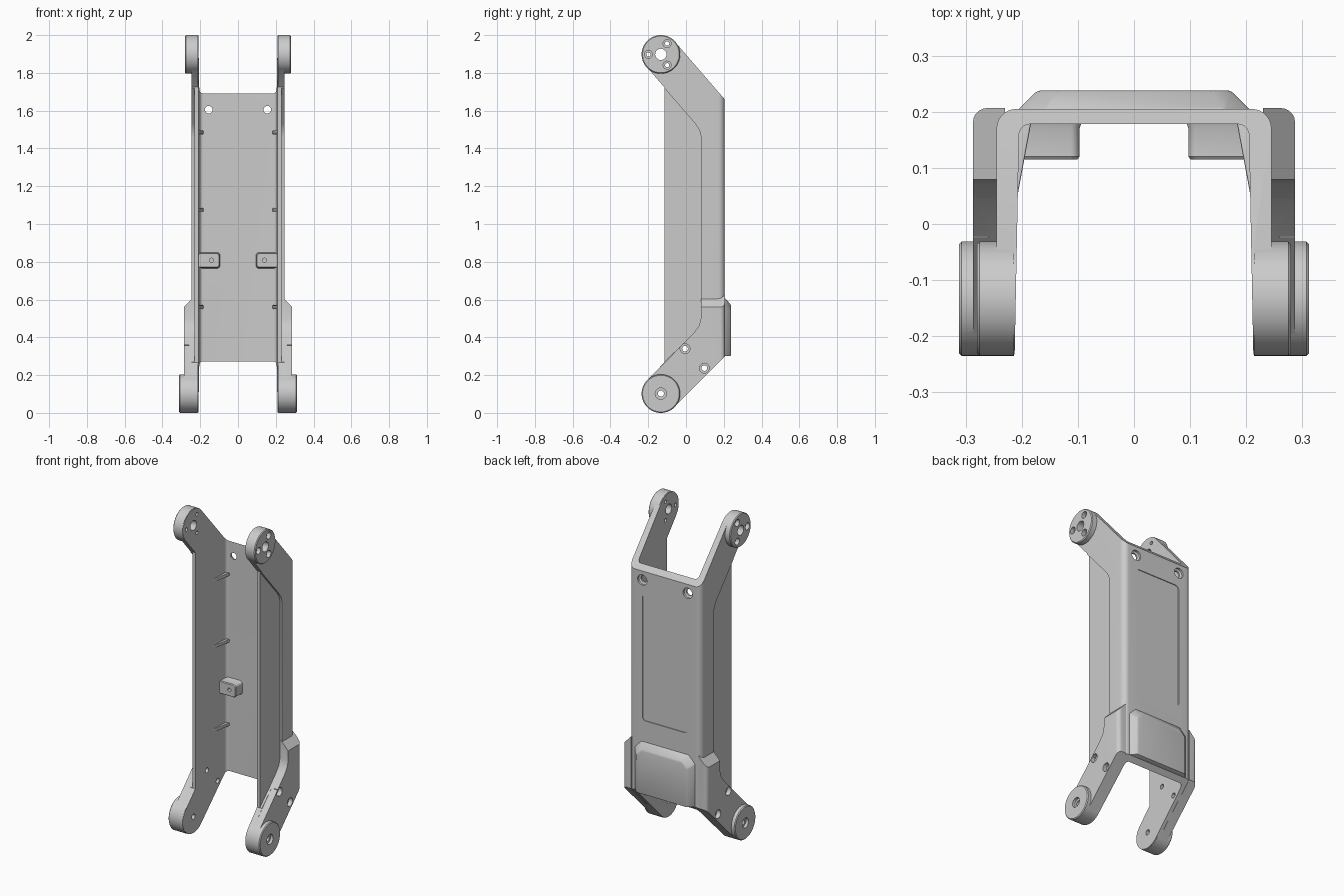
import bpy, bmesh
from math import cos, sin, pi, radians

if "Cube" in bpy.data.objects:
    bpy.data.objects.remove(bpy.data.objects["Cube"])


def arc(cx, cy, r, a0, a1, n=8):
    return [(cx + r * cos(radians(a0 + (a1 - a0) * i / n)),
             cy + r * sin(radians(a0 + (a1 - a0) * i / n))) for i in range(n + 1)]


def place(axis, u, v, w):
    return {'x': (w, u, v), 'y': (u, w, v), 'z': (u, v, w)}[axis]


def loft(name, rings, mirror=False):
    """Solid through a list of equally sized closed rings."""
    bm = bmesh.new()
    vs = [[bm.verts.new(p) for p in ring] for ring in rings]
    n = len(vs[0])
    for a, b in zip(vs, vs[1:]):
        for i in range(n):
            j = (i + 1) % n
            bm.faces.new((a[i], a[j], b[j], b[i]))
    bm.faces.new(vs[0][::-1])
    bm.faces.new(vs[-1])
    bmesh.ops.recalc_face_normals(bm, faces=bm.faces)
    me = bpy.data.meshes.new(name)
    bm.to_mesh(me)
    bm.free()
    ob = bpy.data.objects.new(name, me)
    bpy.context.collection.objects.link(ob)
    if mirror:
        m = ob.modifiers.new("mirror", 'MIRROR')
        m.use_mirror_merge = False
        apply(ob, m)
    return ob


def apply(ob, mod):
    bpy.context.view_layer.objects.active = ob
    bpy.ops.object.modifier_apply(modifier=mod.name)


def prism(name, pts, lo, hi, axis, mirror=False):
    return loft(name, [[place(axis, u, v, w) for u, v in pts] for w in (lo, hi)], mirror)


def lathe(name, steps, u, v, axis='x', n=32, mirror=True):
    """Stepped round solid; steps are (position along axis, radius)."""
    return loft(name, [[place(axis, u + r * cos(2 * pi * i / n), v + r * sin(2 * pi * i / n), w)
                        for i in range(n)] for w, r in steps], mirror)


def combine(ob, other, op):
    m = ob.modifiers.new("bool", 'BOOLEAN')
    m.operation, m.solver, m.object = op, 'EXACT', other
    apply(ob, m)
    bpy.data.objects.remove(other)


def bevel(ob, width, segs=3, angle=40):
    m = ob.modifiers.new("bevel", 'BEVEL')
    m.width, m.segments, m.angle_limit = width, segs, radians(angle)
    apply(ob, m)


def rounded(x0, x1, z0, z1, r):
    return (arc(x1 - r, z1 - r, r, 0, 90) + arc(x0 + r, z1 - r, r, 90, 180)
            + arc(x0 + r, z0 + r, r, 180, 270) + arc(x1 - r, z0 + r, r, 270, 360))


UP, LOW, R = (-0.133, 1.898), (-0.133, 0.102), 0.1

# U-shaped channel section, trimmed to the side outline
half = ([(0.213, -0.25), (0.245, -0.25)] + arc(0.21, 0.17, 0.035, 0, 90))
inner = arc(0.185, 0.158, 0.02, 90, 0)
section = (half + [(-x, y) for x, y in half[::-1]]
           + [(-x, y) for x, y in inner[::-1]] + inner)
frame = prism("channel_frame", section, -0.1, 2.1, 'z')
outline = ([(0.225, 0.32), (0.225, 1.637)] + arc(*UP, R, 40, 220, 24)
           + [(-0.115, 1.724), (-0.115, 0.267)] + arc(*LOW, R, 135, 315, 24))
combine(frame, prism("outline_cutter", outline, -0.4, 0.4, 'x'), 'INTERSECT')

# Recessed thin front part of each side wall
bend = [(0.05, 1.53), (0.07, 1.5), (0.08, 1.46), (0.08, 0.5), (0.07, 0.46), (0.045, 0.425)]
pocket = bend + [(-0.117, 0.268), (-0.14, 0.268), (-0.14, 1.722), (-0.117, 1.722)]
combine(frame, prism("pocket_cutter", pocket, 0.231, 0.35, 'x', True), 'DIFFERENCE')

# Thickened lower arms with a sloped top and rounded rear edge
guard_pts = ([(0.2065, 0.299), (0.2065, 0.62), (0.079, 0.62), (0.079, 0.5), (0.069, 0.461),
              (0.043, 0.426)] + arc(*LOW, R + 0.001, 135, 315, 24))
guard = loft("lower_arm", [[(0.23, y, z) for y, z in guard_pts],
                           [(0.287, y, 0.56 if z > 0.6 else z) for y, z in guard_pts]])
bm = bmesh.new()
bm.from_mesh(guard.data)
rear = [e for e in bm.edges if all(v.co.x > 0.28 and v.co.y > 0.2 for v in e.verts)]
bmesh.ops.bevel(bm, geom=rear, offset=0.025, segments=5, profile=0.5, affect='EDGES')
bm.to_mesh(guard.data)
bm.free()
apply(guard, guard.modifiers.new("mirror", 'MIRROR'))
combine(frame, guard, 'UNION')

# Round pivot bosses
combine(frame, lathe("upper_boss", [(0.214, 0.102), (0.275, 0.102), (0.28, 0.097)], *UP, n=64), 'UNION')
combine(frame, lathe("lower_boss", [(0.214, 0.102), (0.307, 0.102), (0.312, 0.097)], *LOW, n=64), 'UNION')

# Pivot and screw holes: (y, z, small radius, large radius, step position)
holes = [(*UP, 0.03, 0.03, 0.25), (*LOW, 0.016, 0.03, 0.295),
         (-0.005, 0.34, 0.015, 0.026, 0.26), (0.097, 0.237, 0.015, 0.026, 0.26)]
holes += [(UP[0] + 0.066 * cos(a), UP[1] + 0.066 * sin(a), 0.011, 0.021, 0.255)
          for a in (pi, pi / 3, -pi / 3)]
for y, z, small, big, step in holes:
    steps = [(0.15, small), (step, small), (step + 0.0005, big), (0.4, big)]
    combine(frame, lathe("hole_cutter", steps, y, z), 'DIFFERENCE')

# Countersunk holes and shallow panel on the back
sink = [(0.1, 0.02), (0.188, 0.02), (0.193, 0.032), (0.3, 0.032)]
combine(frame, lathe("sink_cutter", sink, 0.155, 1.605, 'y'), 'DIFFERENCE')
combine(frame, prism("panel_cutter", rounded(-0.155, 0.155, 0.74, 1.52, 0.025), 0.2, 0.3, 'y'),
        'DIFFERENCE')

# Raised pad low on the back
def pad_ring(x, z, c, y):
    return [(-x, y, 0.3), (x, y, 0.3), (x, y, z - c), (x - c, y, z), (c - x, y, z), (-x, y, z - c)]


pad = loft("back_pad", [pad_ring(0.21, 0.615, 0.045, 0.195), pad_ring(0.205, 0.61, 0.045, 0.205),
                        pad_ring(0.172, 0.572, 0.035, 0.238)])
bevel(pad, 0.006, 2, 30)

# Tapered stiffening ribs inside the corners
ribs = []
for z in (0.56, 1.075, 1.485):
    tri = [(0.217, 0.0), (0.183, 0.182), (0.217, 0.182)]
    rib = prism("inner_rib", tri, z - 0.01, z + 0.01, 'z', True)
    bevel(rib, 0.003, 2)
    ribs.append(rib)

# Screw tabs on the inner back wall
r0, r1 = rounded(0.092, 0.215, 0.762, 0.853, 0.02), rounded(0.097, 0.215, 0.768, 0.847, 0.016)
tabs = loft("screw_tabs", [[(x, 0.185, z) for x, z in r0], [(x, 0.17, z) for x, z in r1],
                           [(x, 0.12, z) for x, z in r1],
                           [(x, 0.115, z) for x, z in rounded(0.101, 0.213, 0.772, 0.843, 0.014)]], True)
combine(tabs, lathe("tab_hole_cutter", [(0.05, 0.011), (0.16, 0.011)], 0.14, 0.808, 'y', 24), 'DIFFERENCE')

# Smooth shading with crisp edges
for ob in [frame, pad, tabs] + ribs:
    bpy.ops.object.select_all(action='DESELECT')
    ob.select_set(True)
    bpy.context.view_layer.objects.active = ob
    bpy.ops.object.shade_smooth_by_angle(angle=radians(30))
